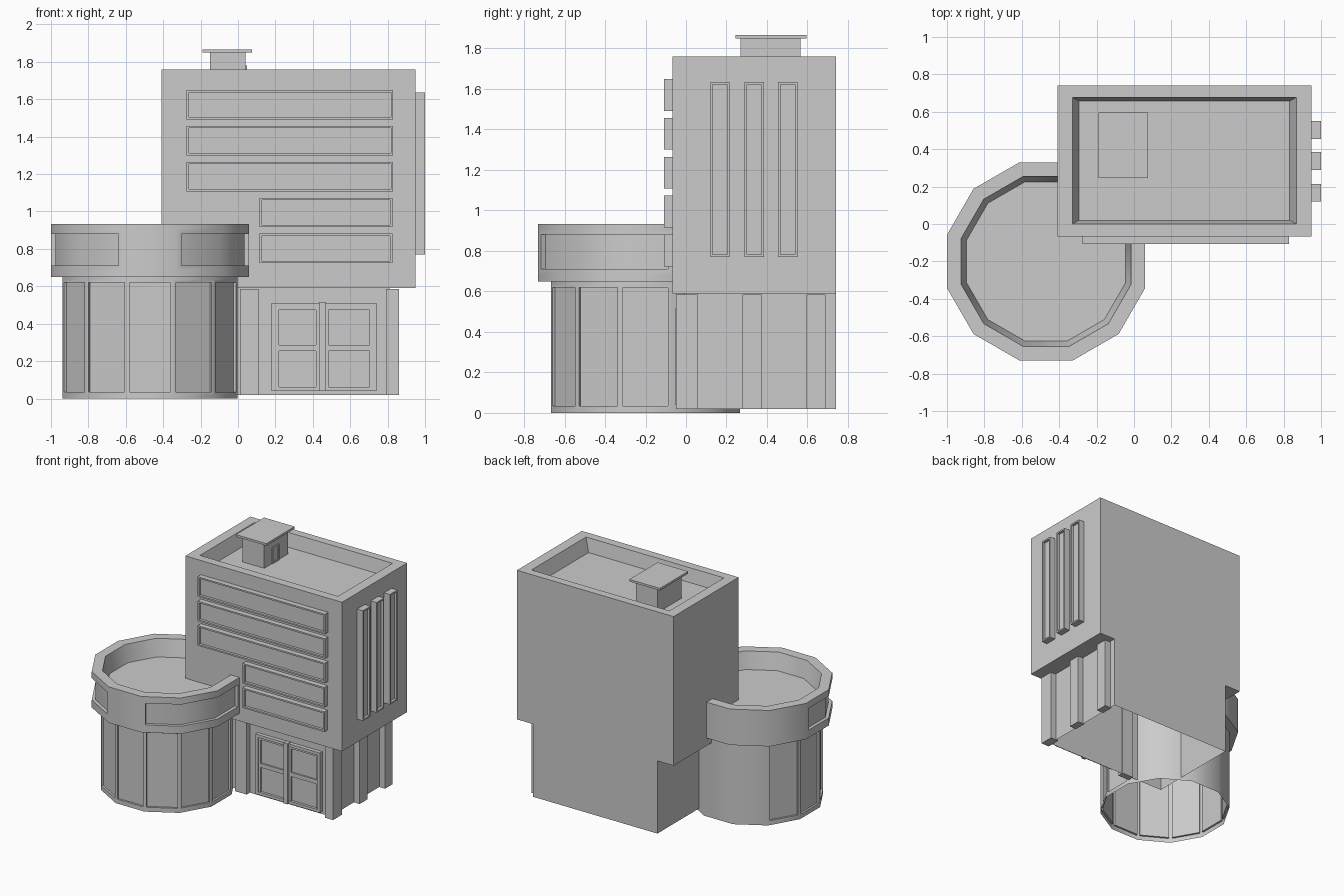
import bpy, bmesh, math
from mathutils import Vector

if "Cube" in bpy.data.objects:
    bpy.data.objects.remove(bpy.data.objects["Cube"])


def finish(bm, name, smooth=False):
    mesh = bpy.data.meshes.new(name)
    bm.to_mesh(mesh)
    bm.free()
    obj = bpy.data.objects.new(name, mesh)
    bpy.context.collection.objects.link(obj)
    if smooth:
        bpy.ops.object.select_all(action='DESELECT')
        obj.select_set(True)
        bpy.context.view_layer.objects.active = obj
        bpy.ops.object.shade_smooth_by_angle(angle=math.radians(35))
    return obj


def rect(x0, x1, y0, y1, z):
    return [(x0, y0, z), (x1, y0, z), (x1, y1, z), (x0, y1, z)]


def polygon(apothem, z, cx=-0.47, cy=-0.2, n=12):
    # side i faces outward at angle i * 30 degrees
    r = apothem / math.cos(math.pi / n)
    return [(cx + r * math.cos((i - 0.5) * 2 * math.pi / n),
             cy + r * math.sin((i - 0.5) * 2 * math.pi / n), z) for i in range(n)]


def loft(loops, bottom=True, top=True):
    # bridge stacked loops; returns the mesh and the side faces per band
    bm = bmesh.new()
    rows = [[bm.verts.new(p) for p in loop] for loop in loops]
    n = len(rows[0])
    bands = [[bm.faces.new((a[i], a[(i + 1) % n], b[(i + 1) % n], b[i])) for i in range(n)]
             for a, b in zip(rows, rows[1:])]
    if bottom:
        bm.faces.new(rows[0][::-1])
    if top:
        bm.faces.new(rows[-1])
    bm.normal_update()
    return bm, bands


def recess(bm, faces, margin, depth):
    # framed panel: inset, then push straight in
    bmesh.ops.inset_region(bm, faces=faces, thickness=margin, use_even_offset=True)
    bm.normal_update()
    bmesh.ops.inset_region(bm, faces=faces, thickness=0, depth=-depth, use_even_offset=True)
    bm.normal_update()


def box(name, x, y, z, bottom=True, panel=None, margin=0.012, depth=0.02):
    # panel: index of the side to recess (0 = front, 1 = right)
    bm, bands = loft([rect(*x, *y, z[0]), rect(*x, *y, z[1])], bottom)
    if panel is not None:
        recess(bm, [bands[0][panel]], margin, depth)
    return finish(bm, name)


# Main tower with sloped parapet
X0, X1, Y0, Y1 = -0.41, 0.95, -0.067, 0.74
bm, _ = loft([rect(X0, X1, Y0, Y1, 0.59), rect(X0, X1, Y0, Y1, 1.76),
              rect(-0.33, 0.868, 0.0, 0.677, 1.76), rect(-0.295, 0.832, 0.02, 0.657, 1.655)])
finish(bm, "tower")

# Ground floor block, open underneath
box("ground_floor", (-0.27, 0.81), (-0.01, Y1), (0.02, 0.59), bottom=False)

# Columns
box("left_column", (0.01, 0.11), (-0.05, 0.0), (0.02, 0.585))
for i, (xa, ya, yb) in enumerate([(0.79, -0.05, 0.06), (0.80, 0.28, 0.375), (0.80, 0.595, 0.69)]):
    box(f"side_column_{i}", (xa, 0.86), (ya, yb), (0.02, 0.585))

# Front window bands
for i in range(5):
    z = 1.492 - i * 0.192
    x = (-0.275, 0.83) if i < 3 else (0.115, 0.825)
    box(f"front_window_{i}", x, (-0.108, Y0), (z, z + 0.157), panel=0)

# Tall side windows
for i, y in enumerate((0.12, 0.29, 0.455)):
    box(f"side_window_{i}", (X1, 1.0), (y, y + 0.095), (0.77, 1.635), panel=1)

# Entrance: framed door with mullion, transom and pane frames
box("door_frame", (0.18, 0.74), (-0.04, -0.01), (0.04, 0.51), panel=0, margin=0.022, depth=0.02)
box("door_mullion", (0.433, 0.467), (-0.055, -0.015), (0.04, 0.515))
for i, x in enumerate(((0.202, 0.433), (0.467, 0.718))):
    for j, z in enumerate(((0.045, 0.27), (0.27, 0.488))):
        box(f"door_pane_{i}_{j}", x, (-0.032, -0.015), z, panel=0, margin=0.016, depth=0.012)

# Rooftop hut
box("roof_hut", (-0.15, 0.04), (0.268, 0.565), (1.65, 1.85))
box("roof_hut_cap", (-0.19, 0.075), (0.245, 0.595), (1.85, 1.867))
box("roof_hut_door", (0.04, 0.047), (0.365, 0.448), (1.655, 1.78), panel=1, depth=0.005)

# Twelve-sided drum with recessed panels, open underneath
bm, bands = loft([polygon(0.467, z) for z in (0, 0.02, 0.635, 0.655)], bottom=False, top=False)
for i in (0, 5, 6, 7, 8, 9, 10, 11):
    recess(bm, [bands[1][i]], 0.015, 0.015)
finish(bm, "drum", smooth=True)

# Overhanging crown with two wraparound windows and a sunken roof
bm, bands = loft([polygon(a, z) for a, z in
                  ((0.53, 0.65), (0.53, 0.68), (0.53, 0.91), (0.53, 0.932), (0.455, 0.932), (0.425, 0.80))])
for sides in ((10, 11, 0), (6, 7, 8)):
    recess(bm, [bands[1][i] for i in sides], 0.03, 0.025)
finish(bm, "drum_crown", smooth=True)
